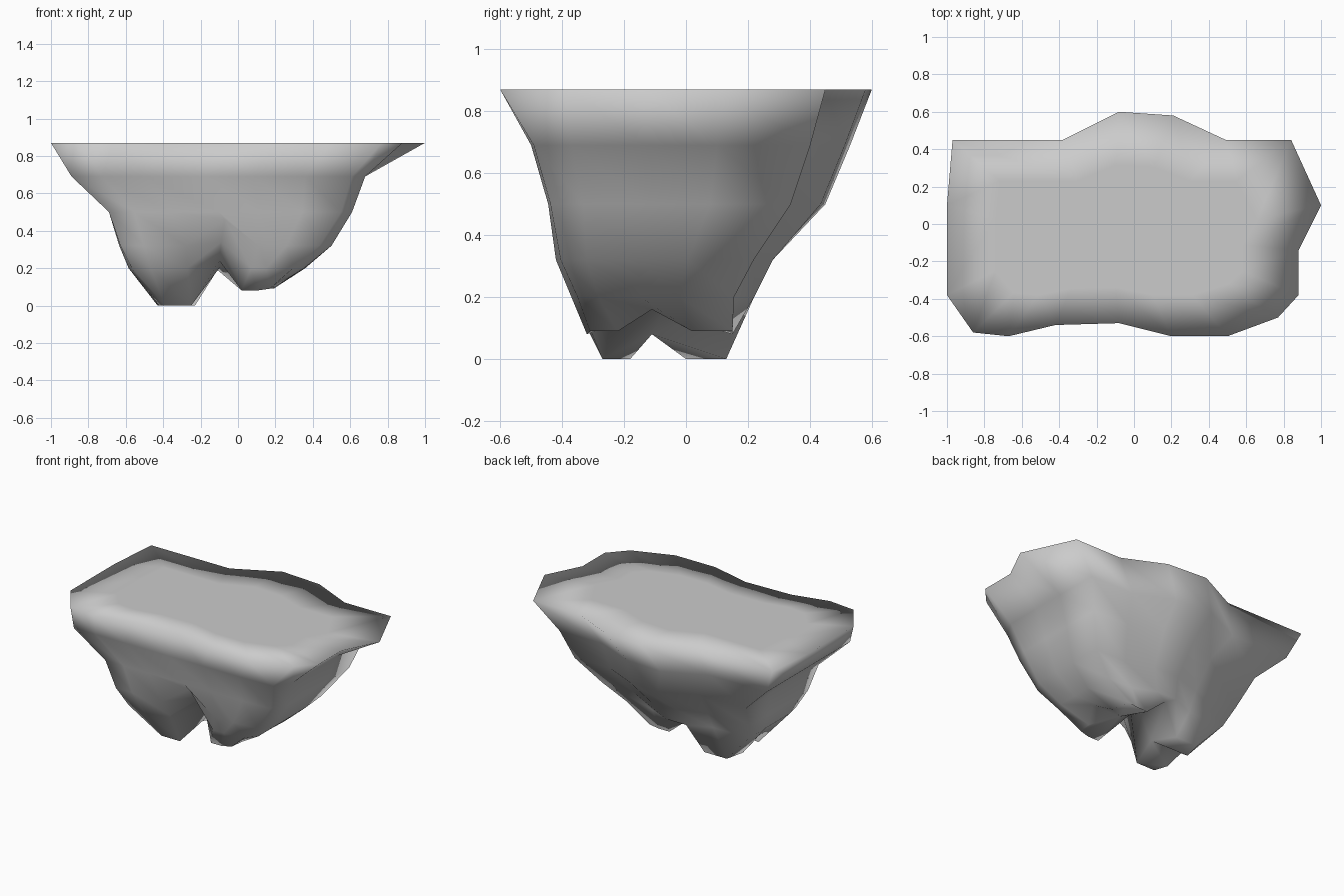
import bpy, bmesh

if "Cube" in bpy.data.objects:
    bpy.data.objects.remove(bpy.data.objects["Cube"])

# Outline of the flat top, counter-clockwise from the front left
rim = [(-1, -.38), (-.86, -.58), (-.67, -.6), (-.42, -.54), (-.08, -.53), (.2, -.6),
       (.5, -.6), (.77, -.5), (.88, -.38), (.88, -.14), (1, .1), (.84, .45),
       (.49, .45), (.21, .58), (-.08, .6), (-.38, .45), (-.97, .45), (-1, .1)]
N = len(rim)

# Lower outline: two feet, separated by a groove that is higher at the front
feet = [(-.47, -.11, .08), (-.42, -.18, 0), (-.39, -.27, 0), (-.25, -.27, 0),
        (-.1, -.15, .24), (.02, -.32, .08), (.1, -.32, .08), (.17, -.31, .09),
        (.18, -.22, .09), (.24, -.11, .16), (.19, .02, .09), (.17, .15, .09),
        (.1, .15, .08), (.02, .15, .08), (-.11, .17, .19), (-.23, .13, 0),
        (-.40, .13, 0), (-.43, 0, 0)]

# Tapering levels: z, x range, y range, cap on y, corner squareness
levels = [(.87, -1, 1, -.6, .6, 1, 1), (.69, -.89, .68, -.5, .53, 1, 1.18),
          (.5, -.69, .61, -.445, .45, 1, 1.18), (.32, -.635, .5, -.42, .31, .28, 1.15),
          (.2, -.585, .36, -.37, .23, .22, 1.12)]

# Points that shape the recess under the front lip: (level, column) -> position
recess = {(3, 3): (-.28, -.42, .32), (3, 4): (-.07, -.425, .46), (3, 5): (.11, -.42, .32),
          (4, 3): (-.27, -.35, .2), (4, 4): (-.09, -.25, .34), (4, 5): (.07, -.37, .2)}

bm = bmesh.new()


def level_ring(n, z, x0, x1, y0, y1, cap, square):
    ring = []
    for i, (x, y) in enumerate(rim):
        x = max(-1, min(1, x * square))
        if y < 0:
            y = max(-.6, y * square)
        p = (x0 + (x + 1) / 2 * (x1 - x0),
             min(cap, y0 + (y + .6) / 1.2 * (y1 - y0)), z)
        ring.append(bm.verts.new(recess.get((n, i), p)))
    return ring


def bridge(a, b):
    for i in range(N):
        j = (i + 1) % N
        bm.faces.new((a[i], b[i], b[j], a[j]))


# Rock walls
rings = [level_ring(n, *lv) for n, lv in enumerate(levels)]
rings.append([bm.verts.new(p) for p in feet])
for a, b in zip(rings, rings[1:]):
    bridge(a, b)

# Flat top with an inset border
inset = [bm.verts.new((x * .7 - .04, y * .58 - .03, .87)) for x, y in rim]
bridge(inset, rings[0])
bm.faces.new(inset)

# Underside: foot soles and the groove between them
f = rings[-1]
left = bm.verts.new((-.23, -.11, .08))
mid = bm.verts.new((-.1, -.05, .2))
right = bm.verts.new((.02, -.11, .16))
for face in [(f[17], f[0], left), (f[0], f[1], left), (f[1], f[2], f[3], left),
             (f[17], left, f[15], f[16]),
             (f[3], f[4], mid, left), (left, mid, f[14], f[15]),
             (f[4], f[5], right, mid), (mid, right, f[13], f[14]),
             (f[5], f[6], f[7], right), (f[7], f[8], f[9], right),
             (f[9], f[10], f[11], right), (f[11], f[12], f[13], right)]:
    bm.faces.new(face)

bmesh.ops.recalc_face_normals(bm, faces=bm.faces)
for face in bm.faces:
    face.smooth = True
mesh = bpy.data.meshes.new("rock_base")
bm.to_mesh(mesh)
bm.free()
rock = bpy.data.objects.new("rock_base", mesh)
bpy.context.collection.objects.link(rock)
